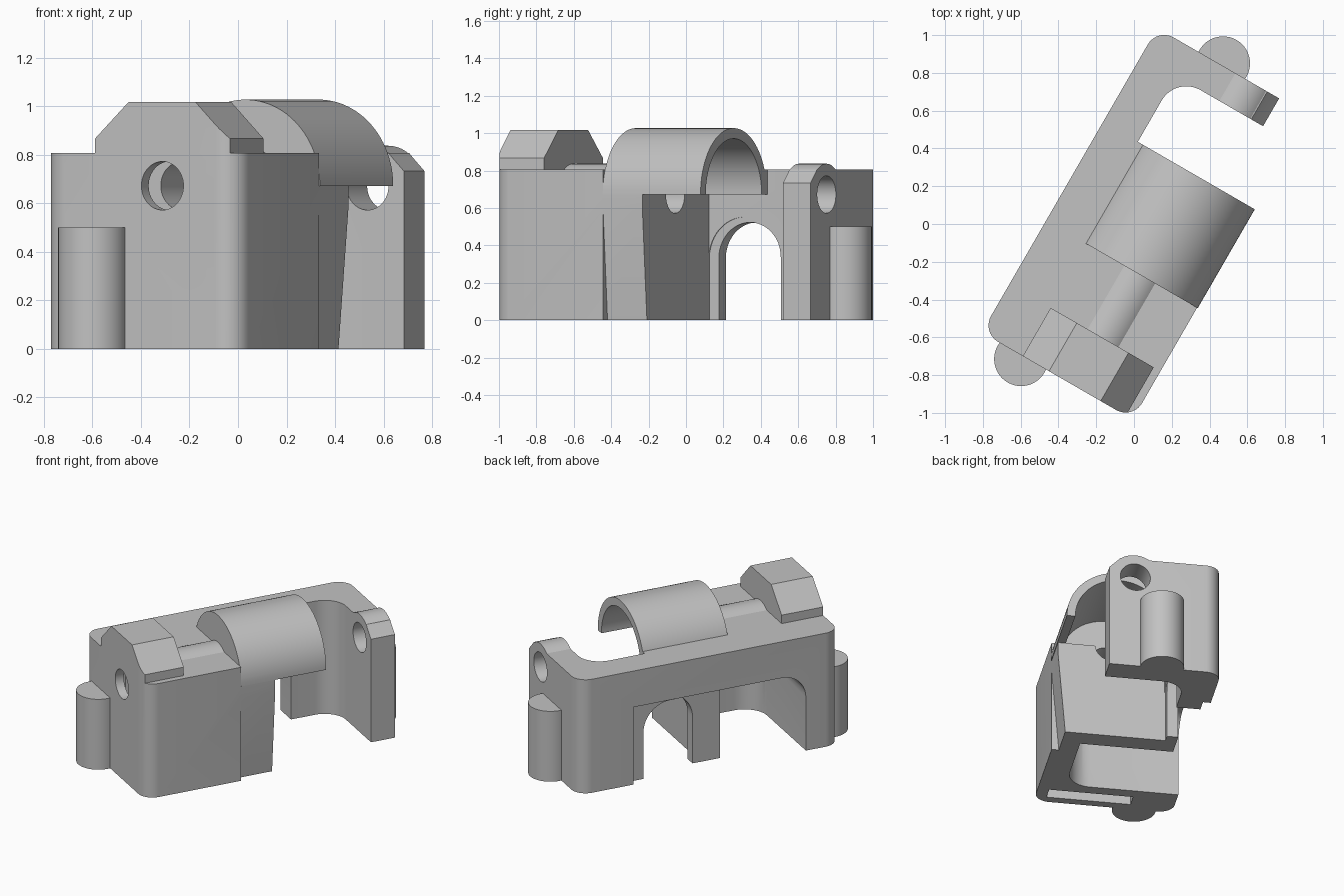
import bpy, bmesh, math
from mathutils import Vector

cube = bpy.data.objects.get("Cube")
if cube:
    bpy.data.objects.remove(cube)

grey = bpy.data.materials.new("plain grey")
grey.use_nodes = True
colour = (0.54, 0.54, 0.54, 1)
grey.diffuse_color = colour
grey.node_tree.nodes["Principled BSDF"].inputs["Base Color"].default_value = colour


def rounded(corners, steps=10):
    """Outline from (a, b, radius) corners; a radius of zero stays sharp."""
    out = []
    for i, (a, b, r) in enumerate(corners):
        p = Vector((a, b))
        if not r:
            out.append(tuple(p))
            continue
        d0 = (Vector(corners[i - 1][:2]) - p).normalized()
        d1 = (Vector(corners[(i + 1) % len(corners)][:2]) - p).normalized()
        centre = p + (d0 + d1) * r
        for k in range(steps + 1):
            t = math.pi / 2 * k / steps
            out.append(tuple(centre - d1 * r * math.cos(t) - d0 * r * math.sin(t)))
    return out


def circle(a, b, r, start=0, end=360, n=48):
    full = end - start == 360
    angles = [math.radians(start + (end - start) * k / n) for k in range(n if full else n + 1)]
    return [(a + r * math.cos(t), b + r * math.sin(t)) for t in angles]


def prism(name, outline, axis, low, high):
    """Extrude an outline along one axis of the part's own frame."""
    place = {"x": lambda a, b, h: (h, a, b),
             "y": lambda a, b, h: (a, h, b),
             "z": lambda a, b, h: (a, b, h)}[axis]
    bm = bmesh.new()
    rings = [[bm.verts.new(place(a, b, h)) for a, b in outline] for h in (low, high)]
    bm.faces.new(rings[0])
    bm.faces.new(rings[1])
    for i in range(len(outline)):
        bm.faces.new((rings[0][i - 1], rings[0][i], rings[1][i], rings[1][i - 1]))
    bmesh.ops.recalc_face_normals(bm, faces=bm.faces[:])
    mesh = bpy.data.meshes.new(name)
    bm.to_mesh(mesh)
    bm.free()
    mesh.materials.append(grey)
    obj = bpy.data.objects.new(name, mesh)
    bpy.context.collection.objects.link(obj)
    return obj


def combine(other, operation):
    mod = housing.modifiers.new("combine", "BOOLEAN")
    mod.operation = operation
    mod.solver = "EXACT"
    mod.object = other
    bpy.context.view_layer.objects.active = housing
    bpy.ops.object.modifier_apply(modifier=mod.name)
    bpy.data.objects.remove(other)


def add(*args):
    combine(prism(*args), "UNION")


def cut(*args):
    combine(prism(*args), "DIFFERENCE")


FRONT, BACK, LEFT, RIGHT, TOP = -0.9, 0.96, -0.412, 0.511, 0.807
INNER, ARM_END = -0.2, 0.333    # inside of the long wall, tip of the rear arm
AXIS_X, AXIS_Z = 0.16, 0.672    # shaft axis

# Footprint: front block, long side wall and rear arm
footprint = rounded([(LEFT, FRONT, 0.1), (RIGHT, FRONT, 0), (RIGHT, -0.217, 0),
                     (INNER, -0.217, 0), (INNER, 0.79, 0.15), (ARM_END, 0.79, 0),
                     (ARM_END, BACK, 0), (LEFT, BACK, 0.1)])
housing = prism("housing", footprint, "z", 0, TOP)

# Sloped end of the rear arm
cut("arm_slope", [(0.249, 0.82), (0.2767, 0.7887), (0.35, 0.7154), (0.35, 0.9), (0.249, 0.9)],
    "y", 0.7, 1.1)

# Tapered block under the dome
add("partition", [(-0.3, 0), (0.463, 0), (RIGHT, 0.59), (RIGHT, AXIS_Z), (-0.3, AXIS_Z)],
    "y", -0.217, 0.026)

# Half-round dome and its seat against the long wall
add("dome", circle(AXIS_X, AXIS_Z, 0.355, 0, 180), "y", -0.217, 0.387)
add("dome_seat", [(-0.25, AXIS_Z), (-0.16, AXIS_Z), (-0.16, TOP), (-0.25, TOP)],
    "y", -0.217, 0.387)

# Round bosses around the shaft holes
add("front_boss", circle(AXIS_X, AXIS_Z, 0.165), "y", FRONT, -0.2)
add("rear_boss", circle(AXIS_X, AXIS_Z, 0.165), "y", 0.79, BACK)

# Chamfered cap over the front slot
add("front_cap", [(-0.16, 0.7), (-0.16, 0.867), (0, 1.018), (0.316, 1.018),
                  (0.47, 0.867), (0.47, 0.7)], "y", FRONT, -0.605)

# Half-height mounting posts
add("front_post", circle(-0.16, -0.918, 0.143), "z", 0, 0.5)
add("rear_post", circle(-0.017, 0.972, 0.143), "z", 0, 0.5)

# Rounded front right corner
cut("corner_round", [(0.6, -1), (0.6, FRONT + 0.1)]
    + circle(RIGHT - 0.1, FRONT + 0.1, 0.1, 0, -90, 10) + [(RIGHT - 0.1, -1)], "z", -0.1, 1.2)

# Hollow of the dome
cut("dome_hollow", circle(AXIS_X, AXIS_Z, 0.299, 0, 180), "y", -0.16, 0.5)

# Shaft hole through everything
cut("shaft_hole", circle(AXIS_X, AXIS_Z, 0.1), "y", -1.2, 1.2)

# Slot inside the front wall, open below
cut("front_slot", [(-0.125, -0.1), (-0.125, 0.8), (-0.02, 0.9), (0.335, 0.9),
                   (0.435, 0.8), (0.435, -0.1)], "y", -0.84, -0.74)

# Cavity between front wall and partition, open to the left, with a filleted corner
cut("cavity", rounded([(-0.66, -0.1, 0), (-0.11, -0.1, 0), (-0.11, 0.55, 0),
                       (-0.66, 0.55, 0.17)]), "x", -0.6, 0.34)
add("cavity_fillet", [(0.36, -0.68), (0.36, -0.5)]
    + circle(0.18, -0.5, 0.16, 0, -90, 10) + [(0.18, -0.68)], "z", 0, 0.6)

# Shallow recess on the outside of the long wall, deeper beside the partition
cut("wall_recess", rounded([(-0.66, -0.1, 0), (0.566, -0.1, 0), (0.566, 0.55, 0),
                            (-0.66, 0.55, 0.17)]), "x", -0.6, -0.36)
cut("deep_recess", [(-0.3, -0.1), (0.25, -0.1), (0.25, 0.55), (-0.3, 0.55)],
    "x", -0.6, -0.28)

# Rib beside the partition, inside the arched opening of the long wall
cut("wall_arch", [(0.47, -0.1)] + circle(0.277, 0.33, 0.193, 0, 180, 24) + [(0.084, -0.1)],
    "x", -0.6, INNER - 0.004)
cut("arch_rim", [(0.47, -0.1)] + circle(0.248, 0.33, 0.222, 0, 180, 24) + [(0.027, -0.1)],
    "x", INNER - 0.005, -0.15)

# Turn the part to its standing angle
housing.rotation_euler.z = math.radians(-30)
bpy.ops.object.select_all(action="DESELECT")
housing.select_set(True)
bpy.context.view_layer.objects.active = housing
bpy.ops.object.transform_apply(location=False, rotation=True, scale=False)
bpy.ops.object.shade_smooth_by_angle(angle=math.radians(25))
